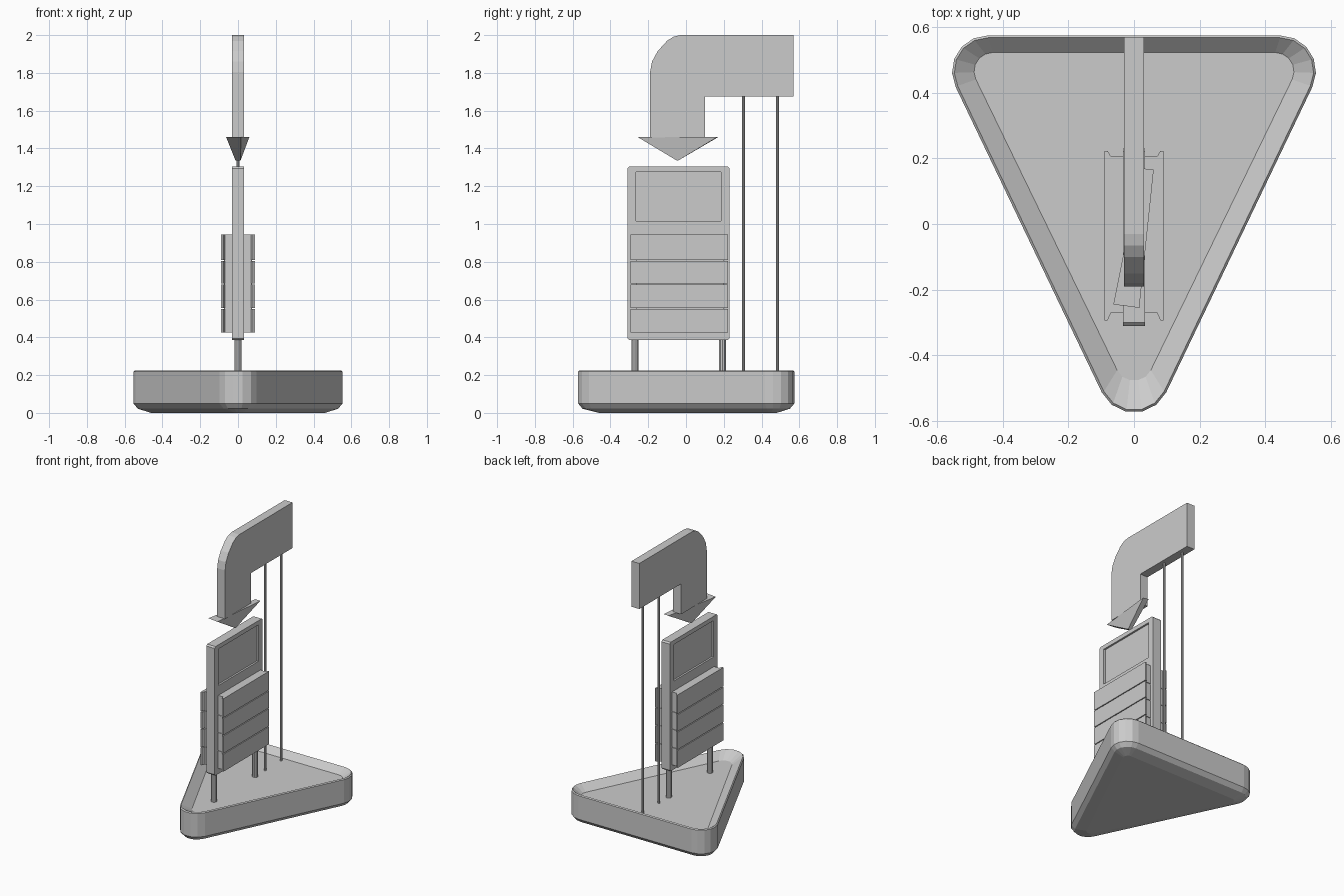
import bpy, bmesh, math
from mathutils import Vector

if "Cube" in bpy.data.objects:
    bpy.data.objects.remove(bpy.data.objects["Cube"])


def add_mesh(name, bm):
    bmesh.ops.recalc_face_normals(bm, faces=bm.faces)
    me = bpy.data.meshes.new(name)
    bm.to_mesh(me)
    bm.free()
    ob = bpy.data.objects.new(name, me)
    bpy.context.collection.objects.link(ob)
    return ob


def loft(name, rings):
    """Skin a list of equal-length closed rings and cap both ends."""
    bm = bmesh.new()
    loops = [[bm.verts.new(p) for p in ring] for ring in rings]
    n = len(loops[0])
    for a, b in zip(loops, loops[1:]):
        for i in range(n):
            j = (i + 1) % n
            bm.faces.new((a[i], a[j], b[j], b[i]))
    bm.faces.new(loops[0])
    bm.faces.new(loops[-1])
    return add_mesh(name, bm)


def prism_x(name, pts, x0, x1):
    return loft(name, [[(x, y, z) for y, z in pts] for x in (x0, x1)])


def prism_z(name, pts, z0, z1):
    return loft(name, [[(x, y, z) for x, y in pts] for z in (z0, z1)])


def rod(name, y, r, z0, z1, sides):
    pts = [(r * math.cos(2 * math.pi * i / sides), y + r * math.sin(2 * math.pi * i / sides))
           for i in range(sides)]
    return prism_z(name, pts, z0, z1)


def tri_ring(r, z, bx=0.445, by=0.465, fy=-0.465, seg=5):
    """Rounded triangle: three corner arcs of radius r."""
    ring = []
    for cx, cy, a0, a1 in ((bx, by, -26, 90), (-bx, by, 90, 206), (0, fy, 206, 334)):
        for i in range(seg + 1):
            a = math.radians(a0 + (a1 - a0) * i / seg)
            ring.append((cx + r * math.cos(a), cy + r * math.sin(a), z))
    return ring


# Rounded triangular base with a chamfered underside and sunken floor
loft("base", [
    tri_ring(0.03, 0.0, bx=0.43, by=0.45, fy=-0.43),
    tri_ring(0.085, 0.022),
    tri_ring(0.109, 0.05),
    tri_ring(0.109, 0.218),
    tri_ring(0.102, 0.225),
    tri_ring(0.057, 0.182, bx=0.43, fy=-0.42),
])

# Upright sign panel with softened corners and a screen recess on each side
c = 0.01
panel = prism_x("sign_panel", [
    (-0.31 + c, 0.385), (0.23 - c, 0.385), (0.23, 0.385 + c), (0.23, 1.305 - c),
    (0.23 - c, 1.305), (-0.31 + c, 1.305), (-0.31, 1.305 - c), (-0.31, 0.385 + c)],
    -0.033, 0.033)
screen = [(-0.265, 1.015), (0.185, 1.015), (0.185, 1.275), (-0.265, 1.275)]
for side, s in (("left", -1), ("right", 1)):
    cutter = prism_x("screen_cutter_" + side, screen, s * 0.02, s * 0.06)
    cutter.hide_render = True
    cutter.hide_viewport = True
    cutter.display_type = 'WIRE'
    mod = panel.modifiers.new("screen_" + side, 'BOOLEAN')
    mod.operation = 'DIFFERENCE'
    mod.solver = 'EXACT'
    mod.object = cutter

# Four brochure pockets on each side, flared at the front plate
levels = (0.425, 0.555, 0.685, 0.81, 0.945)
half = [(0.03, -0.27), (0.07, -0.27), (0.08, -0.293), (0.09, -0.293),
        (0.09, 0.222), (0.08, 0.222), (0.07, 0.205), (0.03, 0.205)]
for side, s in (("left", -1), ("right", 1)):
    prism_x("pocket_backing_" + side,
            [(-0.265, 0.43), (0.2, 0.43), (0.2, 0.94), (-0.265, 0.94)], s * 0.03, s * 0.075)
    for i in range(4):
        prism_z(f"pocket_{side}_{i + 1}", [(s * x, y) for x, y in half],
                levels[i], levels[i + 1] - (0.006 if i < 3 else 0))

# Short panel legs and thin arrow poles
for name, y in (("front", -0.27), ("back", 0.193)):
    rod("panel_leg_" + name, y, 0.019, 0.175, 0.40, 10)
for name, y in (("front", 0.305), ("back", 0.485)):
    rod("arrow_pole_" + name, y, 0.008, 0.175, 1.69, 8)

# Bent arrow shaft
prism_x("arrow_shaft", [
    (0.57, 1.675), (0.57, 2.0), (-0.03, 2.0), (-0.065, 1.992), (-0.10, 1.97),
    (-0.15, 1.915), (-0.18, 1.86), (-0.19, 1.805), (-0.19, 1.458), (0.10, 1.458), (0.10, 1.675)],
    -0.031, 0.031)

# Slightly twisted wedge arrow head
loft("arrow_head", [
    [(-0.063, -0.245, 1.46), (0.016, -0.255, 1.46), (0.06, 0.165, 1.46), (0.02, 0.17, 1.46)],
    [(-0.013, -0.047, 1.335), (0.013, -0.047, 1.335), (0.013, -0.043, 1.335), (-0.013, -0.043, 1.335)],
])
